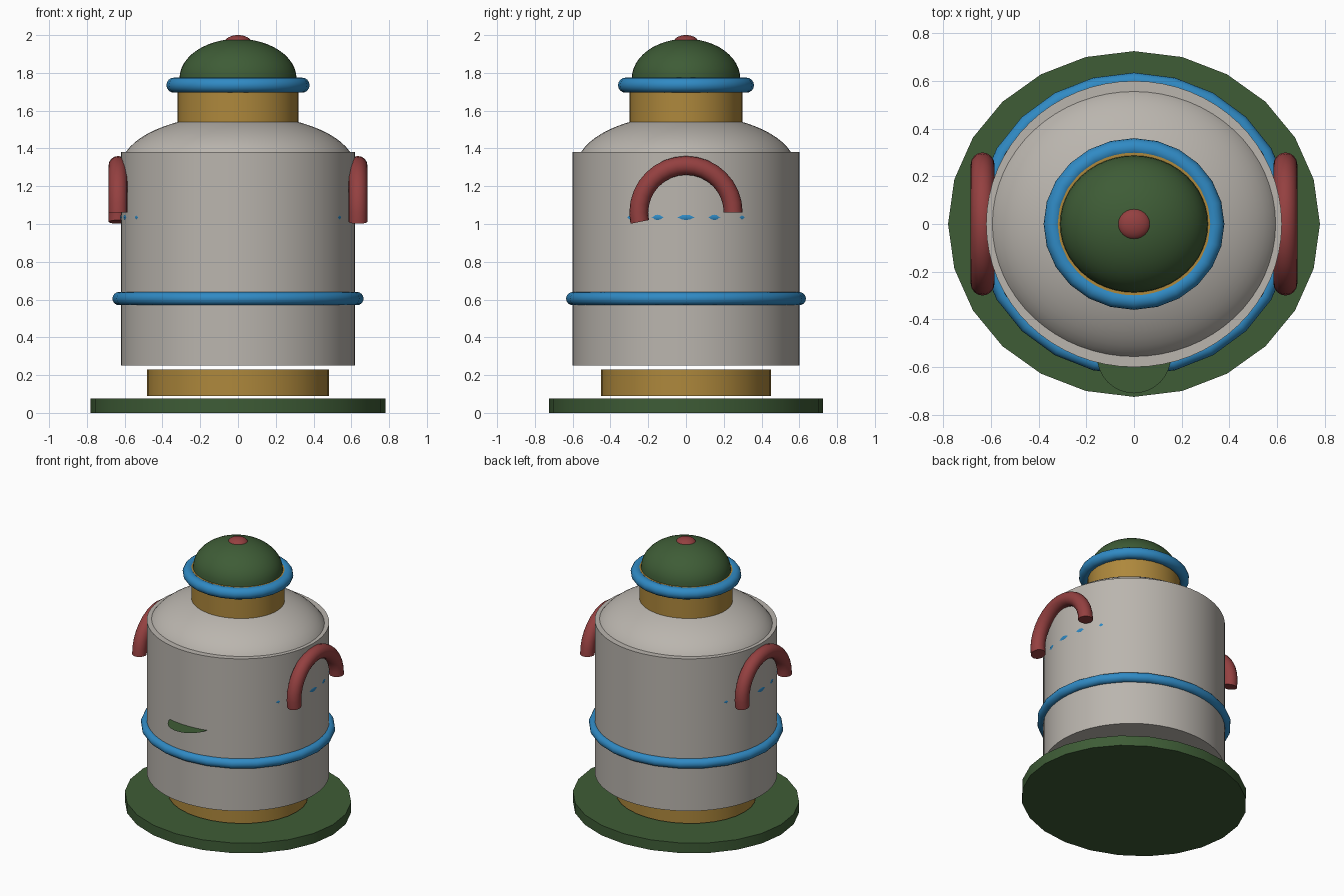
import bpy, bmesh, math
from mathutils import Matrix

if "Cube" in bpy.data.objects:
    bpy.data.objects.remove(bpy.data.objects["Cube"])


def material(name, r, g, b):
    m = bpy.data.materials.new(name)
    lin = [((c / 255 + 0.055) / 1.055) ** 2.4 for c in (r, g, b)]
    m.diffuse_color = (*lin, 1)
    m.use_nodes = True
    m.node_tree.nodes["Principled BSDF"].inputs["Base Color"].default_value = m.diffuse_color
    return m


GREEN = material("dark green", 62, 92, 54)
GOLD = material("ochre", 174, 136, 60)
GREY = material("warm grey", 186, 181, 174)
BLUE = material("blue", 48, 138, 196)
RED = material("brick red", 148, 64, 64)


def finish(bm, name, mat, smooth=True):
    bmesh.ops.recalc_face_normals(bm, faces=bm.faces[:])
    mesh = bpy.data.meshes.new(name)
    bm.to_mesh(mesh)
    bm.free()
    mesh.materials.append(mat)
    ob = bpy.data.objects.new(name, mesh)
    bpy.context.collection.objects.link(ob)
    if smooth:
        bpy.ops.object.select_all(action='DESELECT')
        ob.select_set(True)
        bpy.context.view_layer.objects.active = ob
        bpy.ops.object.shade_smooth_by_angle(angle=math.radians(35))
    return ob


def drum(name, mat, rx, ry, z0, z1, sides):
    """Closed oval cylinder."""
    bm = bmesh.new()
    bmesh.ops.create_cone(bm, cap_ends=True, segments=sides, radius1=1, radius2=1, depth=1)
    bmesh.ops.transform(bm, verts=bm.verts[:], matrix=Matrix.Translation((0, 0, (z0 + z1) / 2))
                        @ Matrix.Diagonal((rx, ry, z1 - z0, 1)))
    return finish(bm, name, mat)


def dome(name, mat, rx, ry, rz, z, rings=12, sides=48):
    """Upper half of an ellipsoid with a flat underside."""
    bm = bmesh.new()
    bmesh.ops.create_uvsphere(bm, u_segments=sides, v_segments=rings * 2, radius=1)
    cut = bmesh.ops.bisect_plane(bm, geom=bm.verts[:] + bm.edges[:] + bm.faces[:],
                                 plane_co=(0, 0, 0), plane_no=(0, 0, -1), clear_outer=True)
    bmesh.ops.holes_fill(bm, edges=[e for e in bm.edges if e.is_boundary])
    bmesh.ops.transform(bm, verts=bm.verts[:], matrix=Matrix.Translation((0, 0, z))
                        @ Matrix.Diagonal((rx, ry, rz, 1)))
    return finish(bm, name, mat)


def tube(name, mat, place, rx, ry, r, sweep=2 * math.pi, steps=24, sides=16):
    """Round tube along an oval arc in the local XY plane; open arcs get end caps."""
    closed = sweep > 6.28
    bm = bmesh.new()
    loops = []
    for i in range(steps if closed else steps + 1):
        a = sweep * i / steps
        loop = []
        for j in range(sides):
            b = 2 * math.pi * j / sides
            o = r * math.cos(b)
            loop.append(bm.verts.new(((rx + o) * math.cos(a), (ry + o) * math.sin(a), r * math.sin(b))))
        loops.append(loop)
    for i in range(steps):
        p, q = loops[i], loops[(i + 1) % len(loops)]
        for j in range(sides):
            k = (j + 1) % sides
            bm.faces.new((p[j], q[j], q[k], p[k]))
    if not closed:
        bm.faces.new(loops[0])
        bm.faces.new(loops[-1])
    bmesh.ops.transform(bm, verts=bm.verts[:], matrix=place)
    return finish(bm, name, mat)


def at(z):
    return Matrix.Translation((0, 0, z))


# Base, foot, body and neck
drum("base_plate", GREEN, 0.78, 0.725, 0, 0.075, 24)
drum("foot", GOLD, 0.483, 0.45, 0.09, 0.23, 32)
drum("body", GREY, 0.62, 0.60, 0.25, 1.38, 64)
dome("shoulder", GREY, 0.62, 0.58, 0.28, 1.30, rings=16, sides=64)
drum("neck", GOLD, 0.32, 0.299, 1.50, 1.77, 48)

# Lid and its small finial
dome("lid", GREEN, 0.31, 0.287, 0.21, 1.77)
dome("finial", RED, 0.071, 0.067, 0.04, 1.96, rings=8, sides=24)

# Bands: the middle one only just breaks through the sides of the body
tube("lower_band", BLUE, at(0.605), 0.63, 0.60, 0.035)
tube("middle_band", BLUE, at(1.035), 0.594, 0.565, 0.03)
tube("neck_band", BLUE, at(1.735), 0.339, 0.32, 0.04)

# Handles: slightly more than half a ring, turned half round for the other side
stand = Matrix(((0, 0, 1, 0.635), (1, 0, 0, 0), (0, 1, 0, 1.06), (0, 0, 0, 1)))
for name, turn in (("right_handle", 0), ("left_handle", math.pi)):
    tube(name, RED, Matrix.Rotation(turn, 4, 'Z') @ stand, 0.25, 0.25, 0.05,
         sweep=math.radians(191.25), steps=17)

# Thin round ledge at the front
bm = bmesh.new()
bmesh.ops.create_circle(bm, cap_ends=True, segments=32, radius=0.155,
                        matrix=Matrix.Translation((0, -0.555, 0.83)))
finish(bm, "front_ledge", GREEN, smooth=False)
